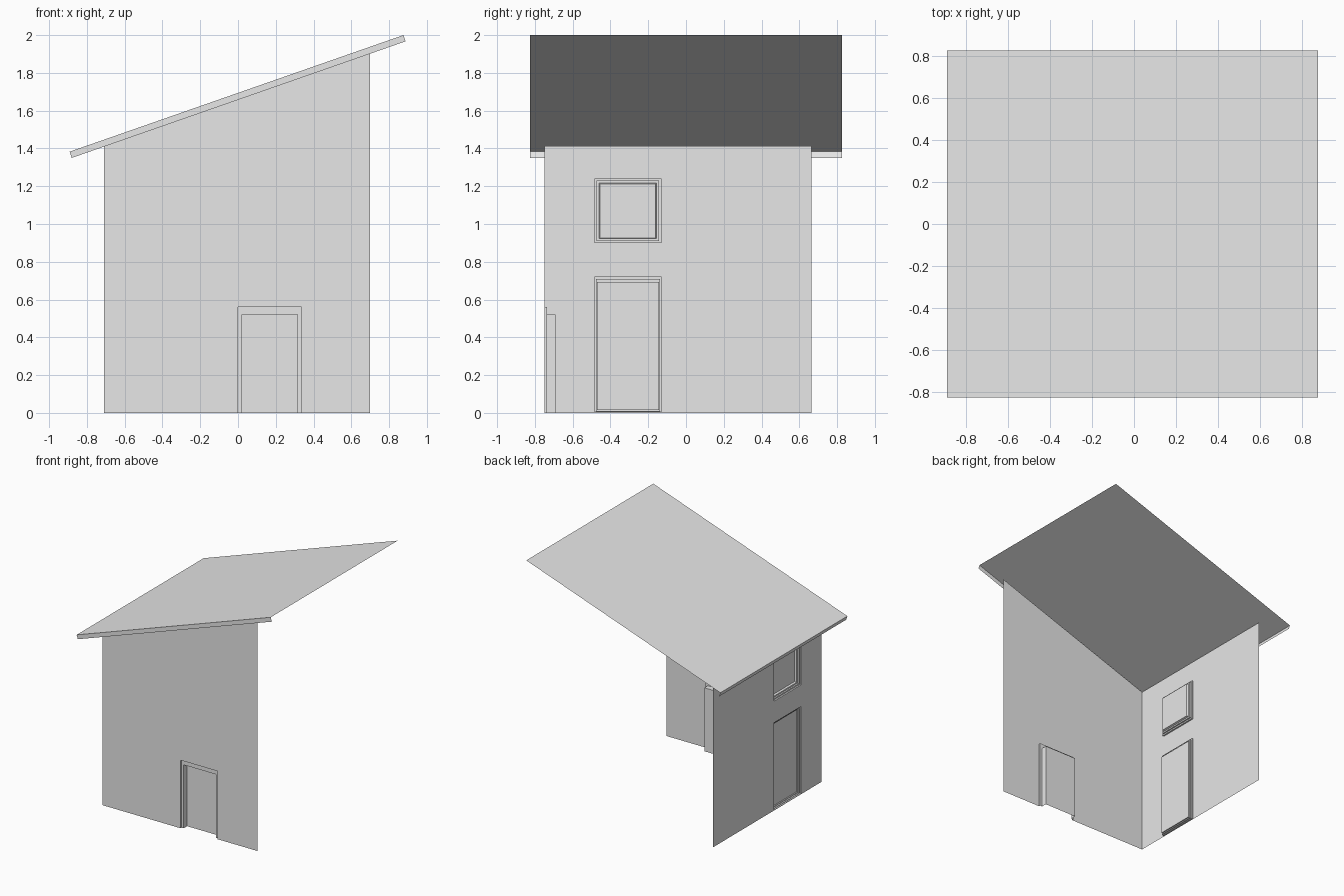
import bpy
import bmesh
from mathutils import Vector

cube = bpy.data.objects.get("Cube")
if cube:
    bpy.data.objects.remove(cube, do_unlink=True)

GREY = 0.8
grey = bpy.data.materials.new("plain_grey")
grey.use_nodes = True
grey.diffuse_color = (GREY, GREY, GREY, 1)
grey.node_tree.nodes["Principled BSDF"].inputs["Base Color"].default_value = grey.diffuse_color

LEFT, RIGHT = -0.71, 0.70        # wall extents
FRONT, BACK = -0.748, 0.665
SLOPE = 0.348


def roof_underside(x):
    return 1.66 + SLOPE * x


def make_object(name, polygons):
    """Mesh object from a list of polygons given as points."""
    bm = bmesh.new()
    for points in polygons:
        bm.faces.new([bm.verts.new(p) for p in points])
    bmesh.ops.remove_doubles(bm, verts=bm.verts, dist=0.0005)
    mesh = bpy.data.meshes.new(name)
    bm.to_mesh(mesh)
    bm.free()
    mesh.materials.append(grey)
    obj = bpy.data.objects.new(name, mesh)
    bpy.context.collection.objects.link(obj)
    return obj


def wall(name, place, us, vs, top, holes):
    """Sheet of cells below a sloping top, leaving the hole cells open."""
    polygons = []
    for i, (a, b) in enumerate(zip(us, us[1:])):
        for j, low in enumerate(vs):
            if (i, j) in holes:
                continue
            last = j == len(vs) - 1
            high_a, high_b = (top(a), top(b)) if last else (vs[j + 1],) * 2
            polygons.append([place(a, low, 0), place(b, low, 0),
                             place(b, high_b, 0), place(a, high_a, 0)])
    return make_object(name, polygons)


def recess(name, place, rect, steps, floor=True):
    """Stepped recess; each step is (side, top, bottom inset, depth)."""
    u0, u1, v0, v1 = rect
    loops = []
    for side, top, bottom, depth in [(0, 0, 0, 0)] + steps:
        a, b, low, high = u0 + side, u1 - side, v0 + bottom, v1 - top
        loops.append([place(a, low, depth), place(b, low, depth),
                      place(b, high, depth), place(a, high, depth)])
    polygons = [loops[-1]]
    for outer, inner in zip(loops, loops[1:]):
        for k in range(0 if floor else 1, 4):
            n = (k + 1) % 4
            polygons.append([outer[k], outer[n], inner[n], inner[k]])
    return make_object(name, polygons)


def on_front(u, v, depth):
    return Vector((u, FRONT + depth, v))


def on_side(u, v, depth):
    return Vector((LEFT + depth, -u, v))     # u runs along -y


# Front wall with its doorway
wall("front_wall", on_front, [LEFT, 0, 0.336, RIGHT], [0, 0.56],
     roof_underside, {(1, 0)})
recess("front_door", on_front, (0, 0.336, 0, 0.56),
       [(0, 0, 0, 0.013), (0.02, 0.038, 0, 0.013), (0.02, 0.038, 0, 0.058)],
       floor=False)

# Low side wall with a door below a window
U0, U1 = 0.131, 0.484
wall("side_wall", on_side, [-BACK, U0, U1, -FRONT], [0, 0.004, 0.722, 0.90, 1.24],
     lambda u: roof_underside(LEFT), {(1, 1), (1, 3)})
recess("side_door", on_side, (U0, U1, 0.004, 0.722),
       [(0, 0, 0, 0.013), (0.007, 0.014, 0.004, 0.013), (0.007, 0.014, 0.004, 0.025),
        (0.013, 0.028, 0.01, 0.025), (0.013, 0.028, 0.01, 0.035)])
recess("side_window", on_side, (U0, U1, 0.90, 1.24),
       [(0, 0, 0, 0.013), (0.011, 0.011, 0.011, 0.013), (0.011, 0.011, 0.011, 0.025),
        (0.024, 0.022, 0.022, 0.025), (0.03, 0.027, 0.027, 0.04)])

# Sloping roof sheet with a front and a low-side edge board
Y = 0.826
low_top, high_top = (-0.891, 1.383), (0.876, 2.0)
low_under, high_under = (-0.88, 1.35), (0.887, 1.967)


def at(point, y):
    return Vector((point[0], y, point[1]))


make_object("roof", [
    [at(low_top, -Y), at(high_top, -Y), at(high_top, Y), at(low_top, Y)],
    [at(low_under, -Y), at(high_under, -Y), at(high_top, -Y), at(low_top, -Y)],
    [at(low_under, Y), at(low_under, -Y), at(low_top, -Y), at(low_top, Y)],
])
